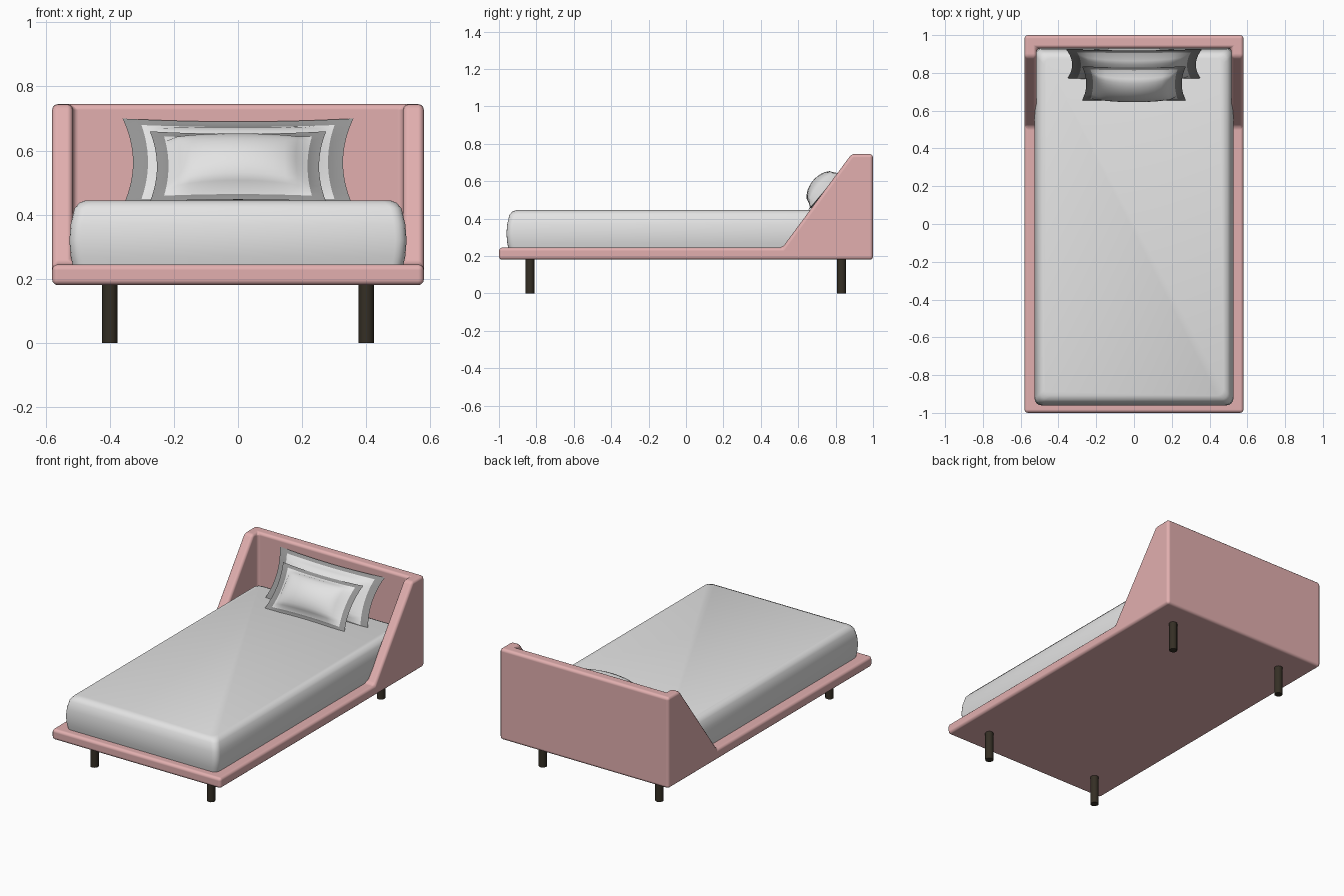
import bpy, bmesh, math
from mathutils import Vector

if "Cube" in bpy.data.objects:
    bpy.data.objects.remove(bpy.data.objects["Cube"])


def material(name, rgb):
    m = bpy.data.materials.new(name)
    m.diffuse_color = (*rgb, 1)
    m.use_nodes = True
    m.node_tree.nodes["Principled BSDF"].inputs["Base Color"].default_value = m.diffuse_color
    return m


PINK = material("pink upholstery", (0.76, 0.43, 0.43))
WHITE = material("white linen", (0.77, 0.77, 0.77))
GREY = material("grey pillow edging", (0.29, 0.29, 0.29))
DARK = material("dark wood", (0.035, 0.028, 0.018))


def finish(bm, name, mats, angle=40):
    bmesh.ops.recalc_face_normals(bm, faces=bm.faces)
    me = bpy.data.meshes.new(name)
    bm.to_mesh(me)
    bm.free()
    ob = bpy.data.objects.new(name, me)
    bpy.context.collection.objects.link(ob)
    for m in mats:
        me.materials.append(m)
    bpy.ops.object.select_all(action='DESELECT')
    ob.select_set(True)
    bpy.context.view_layer.objects.active = ob
    bpy.ops.object.shade_smooth_by_angle(angle=math.radians(angle))
    return ob


# Upholstered frame: platform, headboard and sloping wings in one shell
W, WI = 0.58, 0.515
profile = {'A': (-1, .18), 'B': (1, .18), 'C': (1, .745), 'D': (.885, .745),
           'E': (.515, .245), 'F': (-1, .245)}
inner = {'d': (.885, .745), 'e': (.515, .245), 'g': (.93, .745), 'h': (.93, .245)}
bm = bmesh.new()
v = {}
for side in (-1, 1):
    for pts, x in ((profile, W), (inner, WI)):
        for k, (y, z) in pts.items():
            v[k, side] = bm.verts.new((side * x, y, z))


def across(keys):
    """Face running along keys on the left and back along them on the right."""
    bm.faces.new([v[k, -1] for k in keys] + [v[k, 1] for k in reversed(keys)])


for keys in ("AB", "BC", "AF", "FEeh", "hg", "CDdg"):
    if keys == "CDdg":
        across("CDdg")
    else:
        across(keys)
for side in (-1, 1):
    for keys in ("ABCDEF", "DEed", "edgh"):
        bm.faces.new([v[k, side] for k in keys])
frame = finish(bm, "bed_frame", [PINK], 180)
bevel = frame.modifiers.new("soft edges", 'BEVEL')
bevel.width = 0.018
bevel.segments = 3
bevel.limit_method = 'ANGLE'
bevel.harden_normals = True


# Mattress: rounded rectangles stacked with a slight bulge
def rounded_ring(bm, hx, hy, cy, z, r, n=4):
    ring = []
    for q, (sx, sy) in enumerate(((1, 1), (-1, 1), (-1, -1), (1, -1))):
        for i in range(n + 1):
            a = math.pi / 2 * (q + i / n)
            ring.append(bm.verts.new((sx * (hx - r) + r * math.cos(a),
                                      cy + sy * (hy - r) + r * math.sin(a), z)))
    return ring


bm = bmesh.new()
levels = ((.225, .512), (.27, .522), (.32, .526), (.37, .522),
          (.42, .510), (.437, .495), (.445, .475))
rings = [rounded_ring(bm, hx, hx + .419, -.015, z, .035) for z, hx in levels]
for lo, hi in zip(rings, rings[1:]):
    for i in range(len(lo)):
        j = (i + 1) % len(lo)
        bm.faces.new((lo[i], lo[j], hi[j], hi[i]))
bm.faces.new(rings[0])
bm.faces.new(rings[-1])
finish(bm, "mattress", [WHITE], 50)


# Pillows: pinched outline, flat edging and a puffed middle
def pillow(name, half_w, bottom, top, puff, pinch):
    lo, hi = Vector((0, *bottom)), Vector((0, *top))
    mid, up = (lo + hi) / 2, (hi - lo) / 2
    out = Vector((1, 0, 0)).cross(up).normalized()
    n, edge = 14, 6 / 7
    bm = bmesh.new()
    for s in (-1, 1):
        grid = []
        for j in range(n + 1):
            row = []
            for i in range(n + 1):
                a, b = 2 * i / n - 1, 2 * j / n - 1
                ca, cb = min(1, abs(a) / edge), min(1, abs(b) / edge)
                h = puff * ((1 - ca ** 2) * (1 - cb ** 2)) ** 0.5
                if 0 < i < n and 0 < j < n:
                    h += 0.003
                x = half_w * a * (1 - pinch * (1 - b * b))
                p = mid + up * b * (1 - 0.07 * (1 - a * a)) + out * h * s
                row.append(bm.verts.new((x, p.y, p.z)))
            grid.append(row)
        for j in range(n):
            for i in range(n):
                f = bm.faces.new((grid[j][i], grid[j][i + 1],
                                  grid[j + 1][i + 1], grid[j + 1][i]))
                f.material_index = int(i in (0, n - 1) or j in (0, n - 1))
    bmesh.ops.remove_doubles(bm, verts=bm.verts, dist=1e-5)
    finish(bm, name, [WHITE, GREY], 60)


pillow("back_pillow", .36, (.76, .425), (.925, .70), .065, .09)
pillow("front_pillow", .275, (.65, .44), (.835, .66), .08, .08)

# Legs
for fb, y in (("front", -.835), ("back", .832)):
    for lr, x in (("left", -.4), ("right", .4)):
        bm = bmesh.new()
        bmesh.ops.create_cone(bm, cap_ends=True, segments=12, radius1=.024,
                              radius2=.024, depth=.19)
        bmesh.ops.translate(bm, verts=bm.verts, vec=(x, y, .095))
        finish(bm, f"{fb}_{lr}_leg", [DARK])
